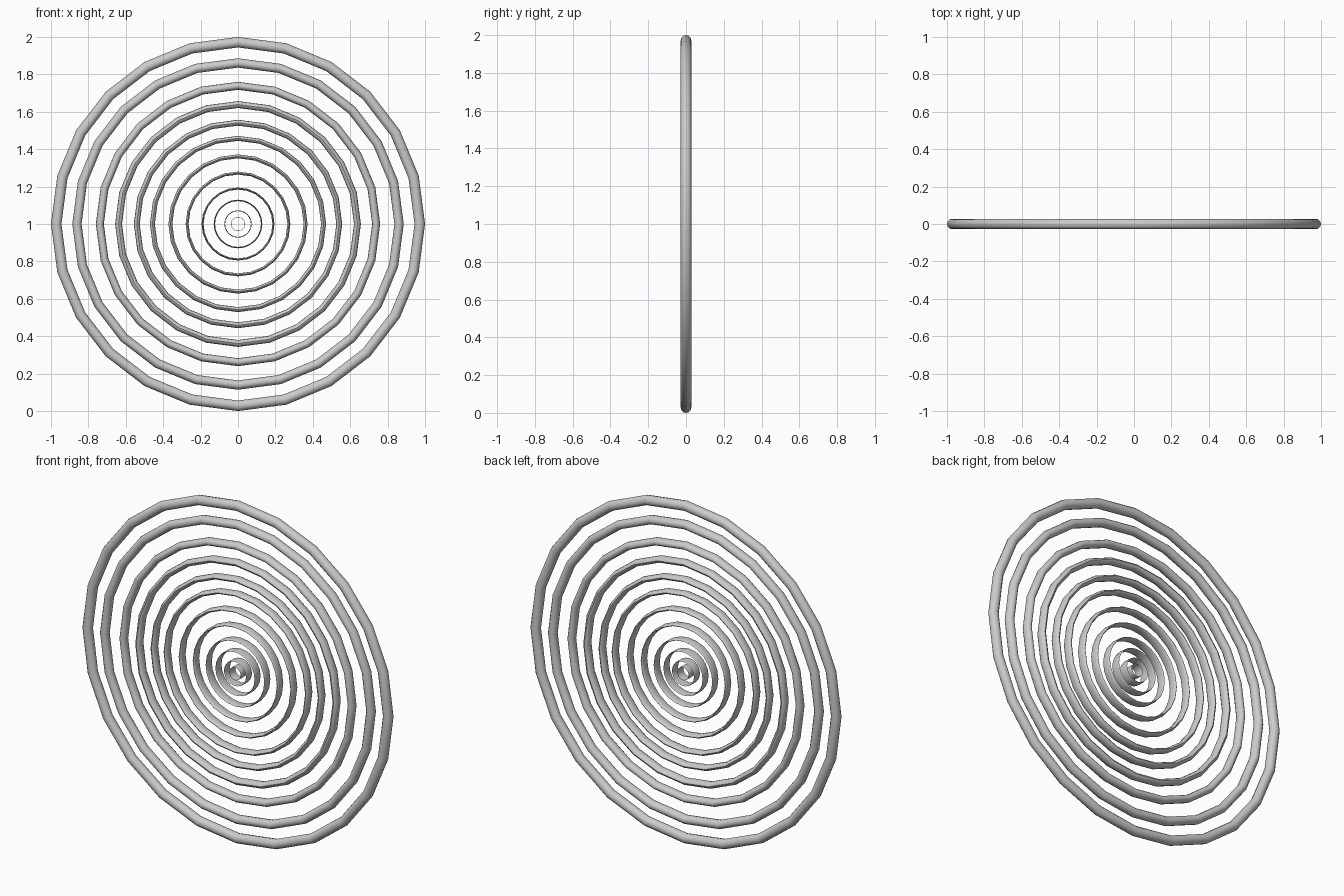
import bpy
import math

if "Cube" in bpy.data.objects:
    bpy.data.objects.remove(bpy.data.objects["Cube"])

TUBE = 0.028          # tube radius of the outermost ring, and half depth of all
CENTRE_Z = 1.0

# outer radius of each concentric ring, outside to inside
RADII = [1.0, 0.886, 0.76, 0.657, 0.557, 0.471, 0.372, 0.28, 0.195, 0.13, 0.073, 0.038]


def ring(index, radius):
    # the same upright hoop, shrunk in its own plane but keeping its full depth
    bpy.ops.mesh.primitive_torus_add(
        major_segments=24, minor_segments=12,
        major_radius=1.0 - TUBE, minor_radius=TUBE,
        location=(0, 0, CENTRE_Z), rotation=(math.pi / 2, 0, 0))
    obj = bpy.context.object
    obj.name = f"ring_{index:02d}"
    obj.scale = (radius, radius, 1)
    bpy.ops.object.transform_apply(location=False, rotation=True, scale=True)
    bpy.ops.object.shade_smooth_by_angle(angle=math.radians(40))


# concentric rings
for i, r in enumerate(RADII, 1):
    ring(i, r)
